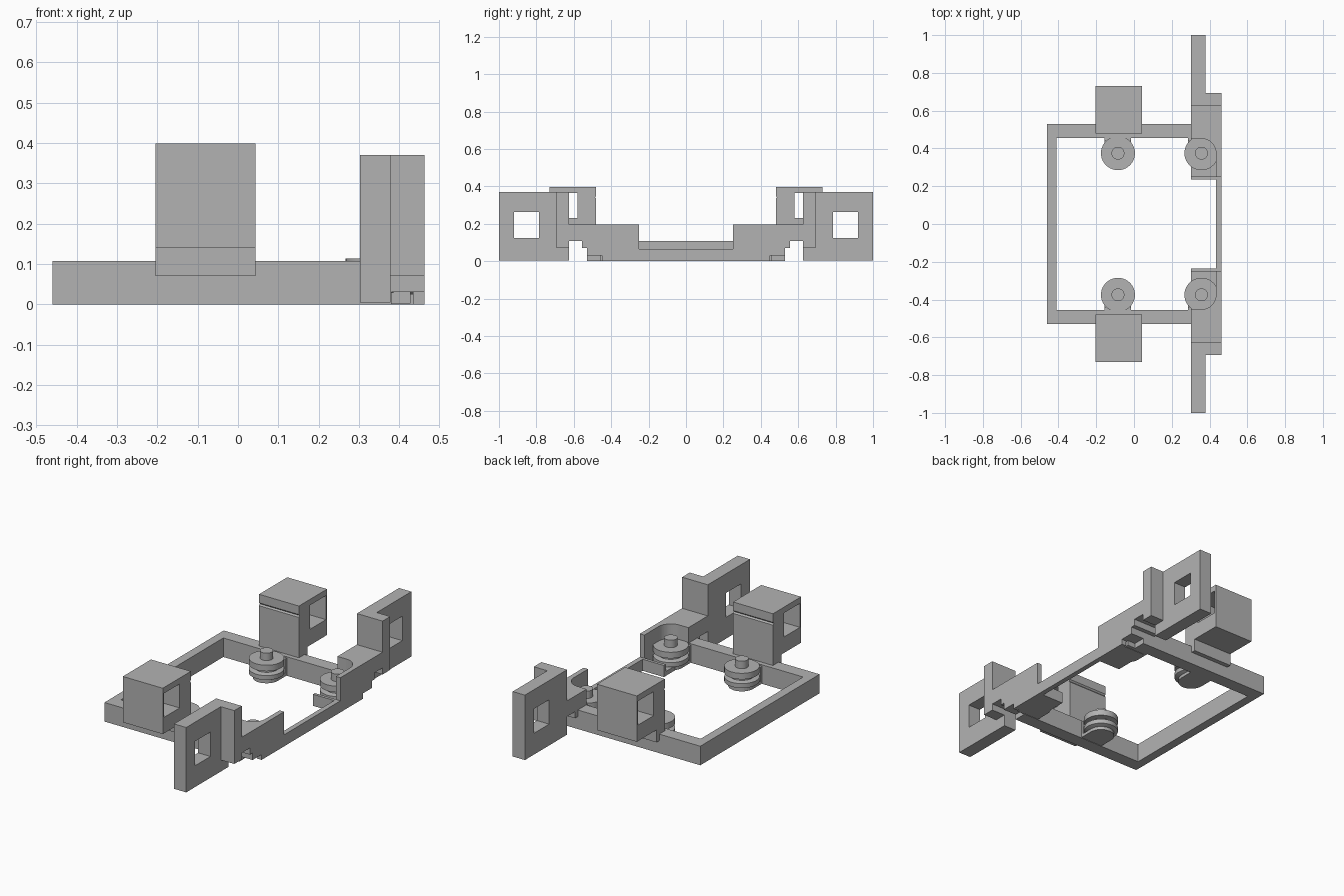
import bpy, bmesh
from math import sin, cos, pi, radians

old = bpy.data.objects.get("Cube")
if old:
    bpy.data.objects.remove(old)

gray = bpy.data.materials.new("light gray")
gray.use_nodes = True
gray.diffuse_color = (0.45, 0.45, 0.45, 1)
gray.node_tree.nodes["Principled BSDF"].inputs["Base Color"].default_value = (0.45, 0.45, 0.45, 1)


def finish(name, bm, mirror=True):
    """Turn a bmesh into an object, mirrored front to back when wanted."""
    bmesh.ops.recalc_face_normals(bm, faces=bm.faces)
    mesh = bpy.data.meshes.new(name)
    bm.to_mesh(mesh)
    bm.free()
    mesh.materials.append(gray)
    ob = bpy.data.objects.new(name, mesh)
    bpy.context.collection.objects.link(ob)
    if mirror:
        mod = ob.modifiers.new("front and back", "MIRROR")
        mod.use_axis = (False, True, False)
        mod.use_mirror_merge = False
    return ob


def place(p, depth, axis):
    """Profile point to 3D: profile is (y, z) along x, or (x, y) along z."""
    return (depth, p[0], p[1]) if axis == "x" else (p[0], p[1], depth)


def prism(name, outline, lo, hi, axis="z", hole=None, mirror=True):
    """Extrude an outline, with an optional hole that has as many points."""
    bm = bmesh.new()

    def loop(pts, d):
        return [bm.verts.new(place(p, d, axis)) for p in pts]

    def walls(a, b):
        for i in range(len(a)):
            j = (i + 1) % len(a)
            bm.faces.new((a[i], a[j], b[j], b[i]))

    a, b = loop(outline, lo), loop(outline, hi)
    walls(a, b)
    if hole:
        c, d = loop(hole, lo), loop(hole, hi)
        walls(c, d)
        walls(a, c)
        walls(b, d)
    else:
        bm.faces.new(a)
        bm.faces.new(b)
    return finish(name, bm, mirror)


def rect(x0, x1, y0, y1):
    return [(x0, y0), (x1, y0), (x1, y1), (x0, y1)]


def box(name, x0, x1, y0, y1, z0, z1, mirror=True):
    return prism(name, rect(x0, x1, y0, y1), z0, z1, mirror=mirror)


def arc(cx, cy, r, start, end, n=16):
    return [(cx + r * cos(radians(start + (end - start) * i / n)),
             cy + r * sin(radians(start + (end - start) * i / n))) for i in range(n + 1)]


# Base frame: three tall sides and a low rail on the open side
prism("base_frame", [(0.38, 0.53), (-0.46, 0.53), (-0.46, -0.53), (0.38, -0.53),
                     (0.38, -0.455), (-0.41, -0.455), (-0.41, 0.455), (0.38, 0.455)],
      0, 0.107, mirror=False)
box("low_rail", 0.434, 0.462, -0.25, 0.25, 0, 0.065, mirror=False)

# Block with a side window and a shallow groove on its inner face
prism("side_block",
      [(0.48, 0.14), (0.73, 0.14), (0.73, 0.398), (0.48, 0.398),
       (0.48, 0.35), (0.487, 0.342), (0.48, 0.334)],
      -0.205, 0.043, "x",
      hole=[(0.58, 0.23), (0.72, 0.23), (0.72, 0.365), (0.58, 0.365),
            (0.58, 0.35), (0.58, 0.342), (0.58, 0.334)])
box("block_foot", -0.205, 0.043, 0.48, 0.555, 0.07, 0.14)

# End plate with a square window, and the post that holds it
prism("end_plate", rect(0.625, 1.0, 0.005, 0.37), 0.302, 0.378, "x",
      hole=rect(0.785, 0.92, 0.125, 0.262))
box("plate_post", 0.302, 0.462, 0.625, 0.693, 0.07, 0.37)

# Arm with a rounded pocket, then its stepped underside
pocket = arc(0.357, 0.375, 0.077, 90, 0)
prism("arm_top", [(0.302, 0.63), (0.302, 0.452)] + pocket
      + [(0.434, 0.25), (0.462, 0.25), (0.462, 0.63)], 0.107, 0.195)
prism("arm_step", [(0.44, 0.03), (0.53, 0.03), (0.53, 0.07), (0.555, 0.07),
                   (0.555, 0.108), (0.44, 0.108)], 0.302, 0.462, "x")
box("arm_side", 0.434, 0.462, 0.25, 0.45, 0, 0.108)
box("pocket_floor", 0.302, 0.45, 0.235, 0.44, 0, 0.025)
box("pocket_sill", 0.302, 0.45, 0.235, 0.252, 0, 0.065)

# Grooved pulleys on axles, each carried by a rounded arm from the frame
profile = [(0.05, 0.015), (0.09, 0.03), (0.09, 0.055), (0.062, 0.06), (0.062, 0.074),
           (0.09, 0.079), (0.09, 0.113), (0.034, 0.113), (0.034, 0.155)]
SIDES = 40
for label, cx in (("outer", -0.085), ("inner", 0.357)):
    cy = 0.375
    bm = bmesh.new()
    rings = [[bm.verts.new((cx + r * cos(2 * pi * i / SIDES), cy + r * sin(2 * pi * i / SIDES), z))
              for i in range(SIDES)] for r, z in profile]
    for a, b in zip(rings, rings[1:]):
        for i in range(SIDES):
            j = (i + 1) % SIDES
            bm.faces.new((a[i], a[j], b[j], b[i]))
    bm.faces.new(rings[0])
    bm.faces.new(rings[-1])
    ob = finish(label + "_pulley", bm)
    bpy.ops.object.select_all(action="DESELECT")
    ob.select_set(True)
    bpy.context.view_layer.objects.active = ob
    bpy.ops.object.shade_smooth_by_angle(angle=radians(30))
    prism(label + "_pulley_arm", [(cx + 0.07, 0.46), (cx - 0.07, 0.46)]
          + arc(cx, cy, 0.07, 180, 360), 0.002, 0.02)
    box(label + "_pulley_lug", cx - 0.07, cx + 0.07, 0.44, 0.46, 0.002, 0.1)
